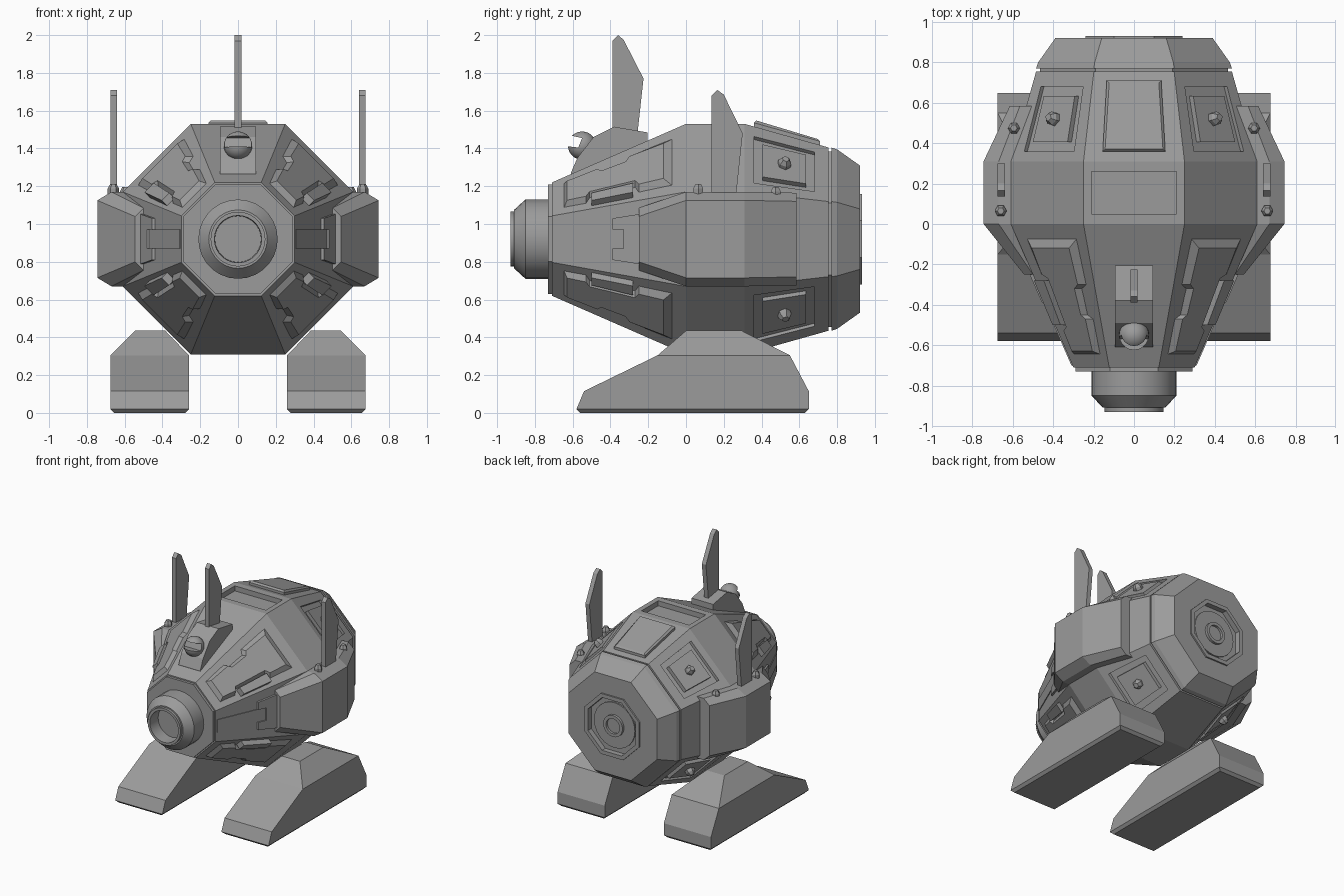
import bpy, bmesh, math
from mathutils import Vector

if "Cube" in bpy.data.objects:
    bpy.data.objects.remove(bpy.data.objects["Cube"])

CZ = 0.92          # height of the hull axis
CORNER = 0.41      # octagon corner / half width
METAL = bpy.data.materials.new("dark_grey_metal")
METAL.diffuse_color = (0.33, 0.33, 0.33, 1)
METAL.use_nodes = True
METAL.node_tree.nodes["Principled BSDF"].inputs["Base Color"].default_value = METAL.diffuse_color


def make(name, rings, mirror="", z=CZ):
    """Skin a list of equal-length point rings, optionally mirrored in x / z."""
    bm = bmesh.new()
    loops = [[bm.verts.new(p) for p in r] for r in rings]
    n = len(loops[0])
    for a, b in zip(loops, loops[1:]):
        for i in range(n):
            j = (i + 1) % n
            bm.faces.new((a[i], a[j], b[j], b[i]))
    bm.faces.new(loops[0])
    bm.faces.new(loops[-1])
    bmesh.ops.recalc_face_normals(bm, faces=bm.faces)
    me = bpy.data.meshes.new(name)
    bm.to_mesh(me)
    bm.free()
    me.materials.append(METAL)
    ob = bpy.data.objects.new(name, me)
    ob.location.z = z
    bpy.context.collection.objects.link(ob)
    if mirror:
        m = ob.modifiers.new("Mirror", "MIRROR")
        m.use_axis = ("x" in mirror, False, "z" in mirror)
        m.use_mirror_merge = False
    return ob


def smooth(ob, angle=30):
    bpy.ops.object.select_all(action="DESELECT")
    ob.select_set(True)
    bpy.context.view_layer.objects.active = ob
    bpy.ops.object.shade_smooth_by_angle(angle=math.radians(angle))


def cut(ob, cutter):
    cutter.hide_render = True
    cutter.display_type = "WIRE"
    b = ob.modifiers.new("Cut", "BOOLEAN")
    b.operation, b.solver, b.object = "DIFFERENCE", "EXACT", cutter


def octagon(y, h):
    c = h * CORNER
    return [(c, y, h), (h, y, c), (h, y, -c), (c, y, -h),
            (-c, y, -h), (-h, y, -c), (-h, y, c), (-c, y, h)]


def circle(y, r, n=24):
    return [(r * math.cos(2 * math.pi * i / n), y, r * math.sin(2 * math.pi * i / n)) for i in range(n)]


def box(x0, x1, y0, y1, z0, z1):
    return [[(x0, y0, z), (x1, y0, z), (x1, y1, z), (x0, y1, z)] for z in (z0, z1)]


def extrude_x(profile, x0, x1):
    return [[(x, y, z) for y, z in profile] for x in (x0, x1)]


def half(y):
    """Half width of the hull at station y."""
    pts = [(-0.71, 0.30), (0, 0.61), (0.31, 0.61), (0.755, 0.485)]
    for (ya, ha), (yb, hb) in zip(pts, pts[1:]):
        if y <= yb:
            return ha + (hb - ha) * (y - ya) / (yb - ya)
    return pts[-1][1]


def facet(y, t, d):
    """Point on the upper diagonal facet: t across it, d above it."""
    h = half(y)
    c = h * CORNER
    return (c + (h - c) * t + d * 0.707, y, h + (c - h) * t + d * 0.707)


def facet_slab(name, y0, y1, t0, t1, d0, d1):
    o = [(y0, t0), (y1, t0), (y1, t1), (y0, t1)]
    return make(name, [[facet(y, t, d) for y, t in o] for d in (d0, d1)], "xz")


def bolt(name, pos, normal, r, mirror):
    """Hexagonal stud with a domed head."""
    rot = Vector((0, 1, 0)).rotation_difference(Vector(normal))
    prof = [(r, -0.02), (r, 0.018), (r * 0.55, 0.042)]
    return make(name, [[rot @ Vector(p) + Vector(pos) for p in circle(y, q, 6)] for q, y in prof], mirror)


# Hull: front plate, tapered octagonal body, groove, rear cap with recessed port
hull = make("hull", [octagon(y, h) for y, h in (
    (-0.73, 0.29), (-0.71, 0.29), (-0.71, 0.30), (0, 0.61), (0.31, 0.61), (0.755, 0.485),
    (0.755, 0.465), (0.77, 0.465), (0.77, 0.485), (0.80, 0.475), (0.92, 0.39),
    (0.92, 0.24), (0.932, 0.24), (0.932, 0.21), (0.89, 0.21))])
cut(hull, make("top_recess_cutter", box(-0.21, 0.21, 0.05, 0.26, 0.57, 0.7)))
cut(hull, facet_slab("panel_recess_cutter", 0.36, 0.68, 0.15, 0.85, -0.022, 0.06))

# Rear port rings
smooth(make("rear_port", [circle(y, r) for r, y in (
    (0.18, 0.88), (0.18, 0.90), (0.085, 0.90), (0.085, 0.92), (0.06, 0.92), (0.06, 0.902))]))

# Nose barrel with open bore
smooth(make("nose_barrel", [circle(y, r, 28) for r, y in (
    (0.21, -0.72), (0.21, -0.85), (0.155, -0.91), (0.145, -0.91),
    (0.145, -0.93), (0.125, -0.93), (0.122, -0.83))]))

# Rear diagonal access panels and bolts
facet_slab("access_panel", 0.405, 0.635, 0.25, 0.75, -0.04, 0.006)
bolt("access_bolt", facet(0.52, 0.5, 0.01), (0.69, 0.2, 0.69), 0.036, "xz")

# Front diagonal armour plates with notched, chamfered edges
outline = [(-0.06, 0.12), (-0.30, 0.12), (-0.32, 0.22), (-0.45, 0.23), (-0.47, 0.13), (-0.65, 0.15),
           (-0.65, 0.85), (-0.53, 0.87), (-0.51, 0.75), (-0.27, 0.77), (-0.25, 0.88), (-0.06, 0.88)]
inner = [(max(-0.63, min(-0.12, y)), 0.5 + (t - 0.5) * 0.74) for y, t in outline]
make("armour_plate", [[facet(y, t, -0.01) for y, t in outline],
                      [facet(y, t, 0.03) for y, t in inner]], "xz")
facet_slab("armour_grip", -0.50, -0.28, 0.76, 0.93, -0.01, 0.04)

# Top hatch on the rear slope
hatch = [[(sx * (w - i), y + (i if y < 0.5 else -i), half(y) + d)
          for sx, w, y in ((-1, 0.155, 0.36), (1, 0.155, 0.36), (1, 0.135, 0.71), (-1, 0.135, 0.71))]
         for i, d in ((0, -0.01), (0, 0.02), (0.012, 0.032))]
make("top_hatch", hatch)

# Side pods, narrowing to the front and back
make("side_pod", [[(0.42, y, -zs), (xs, y, -zs), (xo, y, -zo), (xo, y, zo), (xs, y, zs), (0.42, y, zs)]
                  for y, xs, xo, zs, zo in ((-0.25, 0.50, 0.545, 0.165, 0.12), (0, 0.67, 0.745, 0.25, 0.205),
                                            (0.31, 0.67, 0.745, 0.25, 0.205), (0.585, 0.565, 0.615, 0.245, 0.20))], "x")

# Forked bracket ahead of each pod, with a rail running to the nose
fork = [(-0.2, -0.14), (-0.39, -0.11), (-0.39, -0.05), (-0.33, -0.05),
        (-0.33, 0.05), (-0.39, 0.05), (-0.39, 0.11), (-0.2, 0.14)]
rail = [(-0.70, -0.05), (-0.33, -0.05), (-0.33, 0.05), (-0.70, 0.05)]
for name, shape, height in (("pod_bracket", fork, 0.016), ("side_rail", rail, 0.006)):
    make(name, [[(half(y) + d, y, z) for y, z in shape] for d in (-0.01, height)], "x")

# Pod bolts and fins
bolt("pod_bolt_front", (0.66, 0.065, 0.25), (0, 0, 1), 0.03, "x")
bolt("pod_bolt_rear", (0.595, 0.475, 0.235), (0, 0, 1), 0.03, "x")
side_fin = [(0.135, 1.15), (0.135, 1.68), (0.165, 1.71), (0.20, 1.685), (0.30, 1.48), (0.265, 1.15)]
make("side_fin", extrude_x(side_fin, 0.64, 0.675), "x", z=0)

# Sensor mount, fin and eye
mount = [(-0.61, 1.22), (-0.61, 1.27), (-0.575, 1.35), (-0.49, 1.46), (-0.38, 1.515), (-0.205, 1.485), (-0.205, 1.38)]
make("sensor_mount", extrude_x(mount, -0.095, 0.095), z=0)
top_fin = [(-0.39, 1.48), (-0.39, 1.97), (-0.36, 2.0), (-0.33, 1.975), (-0.225, 1.77), (-0.26, 1.45)]
make("top_fin", extrude_x(top_fin, -0.018, 0.018), z=0)
bpy.ops.mesh.primitive_uv_sphere_add(segments=20, ring_count=12, radius=0.075, location=(0, -0.55, 1.415))
eye = bpy.context.object
eye.name = "sensor_eye"
eye.data.materials.append(METAL)
smooth(eye)
cut(eye, make("eye_slot_cutter", extrude_x([(-0.66, 1.415), (-0.57, 1.405), (-0.55, 1.455), (-0.64, 1.475)], -0.1, 0.1), z=0))

# Feet: extruded side profile, tapered ankle, chamfered sole
foot = [(-0.58, 0.02), (-0.54, 0.115), (-0.15, 0.305), (0.55, 0.305), (0.65, 0.115), (0.65, 0.02)]
make("foot", extrude_x(foot, 0.26, 0.675), "x", z=0)
make("foot_ankle", [box(0.26, 0.675, -0.15, 0.55, 0.305, 1)[0], box(0.385, 0.545, 0, 0.295, 0.435, 1)[0]], "x", z=0)
make("foot_sole", [box(0.28, 0.655, -0.56, 0.63, 0, 1)[0], box(0.26, 0.675, -0.58, 0.65, 0.02, 1)[0]], "x", z=0)
